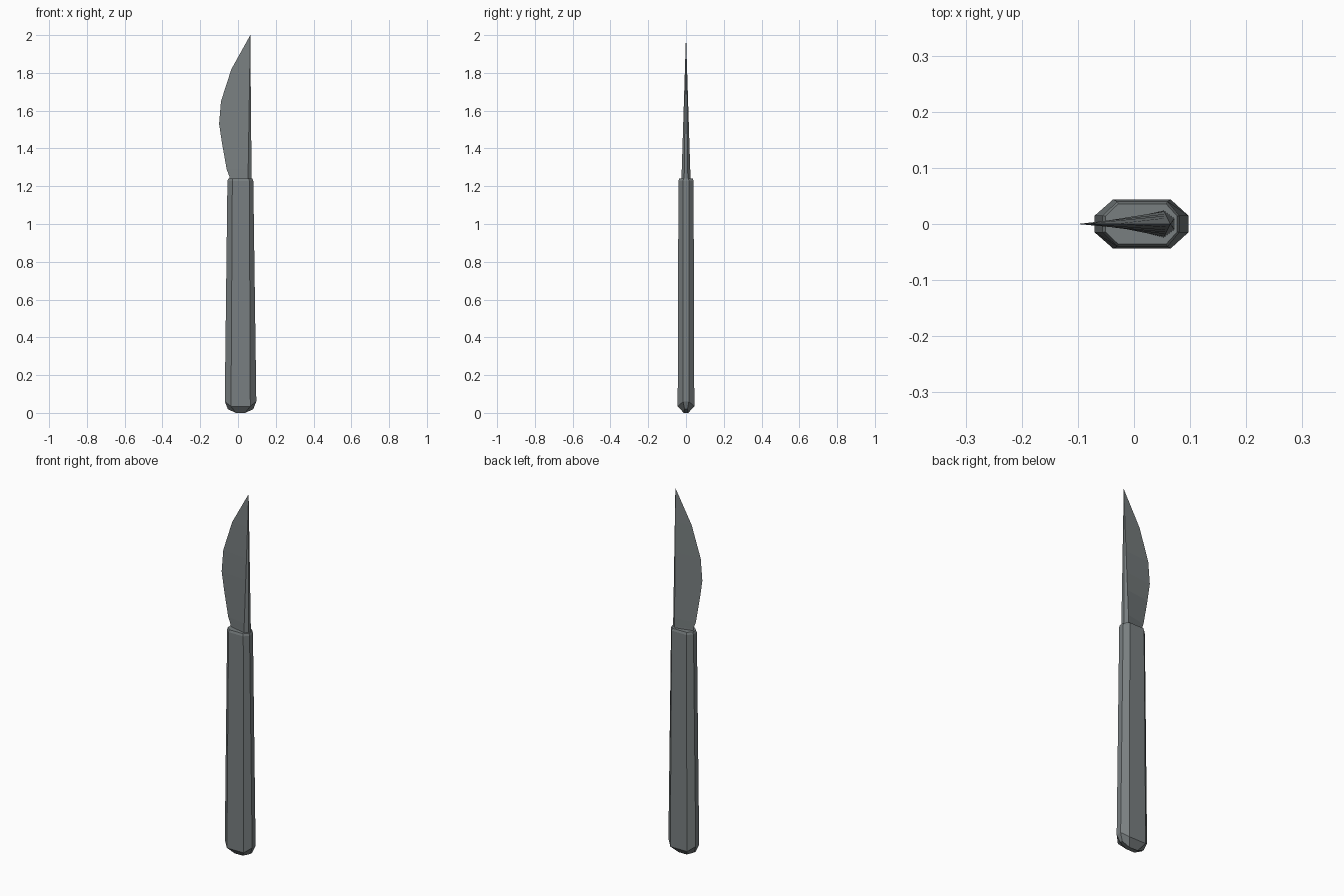
import bpy, bmesh

if "Cube" in bpy.data.objects:
    bpy.data.objects.remove(bpy.data.objects["Cube"])

steel = bpy.data.materials.new("grey_steel")
steel.diffuse_color = (0.19, 0.212, 0.217, 1)
steel.use_nodes = True
steel.node_tree.nodes["Principled BSDF"].inputs["Base Color"].default_value = steel.diffuse_color


def loft(name, rings):
    """Skin a closed solid over rings with equal point counts."""
    bm = bmesh.new()
    loops = [[bm.verts.new(p) for p in ring] for ring in rings]
    n = len(loops[0])
    for a, b in zip(loops, loops[1:]):
        for i in range(n):
            j = (i + 1) % n
            bm.faces.new((a[i], a[j], b[j], b[i]))
    bm.faces.new(loops[0][::-1])
    bm.faces.new(loops[-1])
    bmesh.ops.remove_doubles(bm, verts=bm.verts, dist=0.0002)
    bmesh.ops.recalc_face_normals(bm, faces=bm.faces)
    me = bpy.data.meshes.new(name)
    bm.to_mesh(me)
    bm.free()
    me.materials.append(steel)
    ob = bpy.data.objects.new(name, me)
    bpy.context.collection.objects.link(ob)
    return ob


def octagon(x0, x1, fx0, fx1, hy, sy, z_side, z_flat):
    """Chamfered rectangle: x0..x1 wide, flat front fx0..fx1, half depth hy."""
    return [(fx0, -hy, z_flat), (fx1, -hy, z_flat), (x1, -sy, z_side), (x1, sy, z_side),
            (fx1, hy, z_flat), (fx0, hy, z_flat), (x0, sy, z_side), (x0, -sy, z_side)]


# Handle: tapered octagonal bar with rounded butt and chamfered collar
loft("handle", [
    octagon(-0.054, 0.081, -0.012, 0.038, 0.012, 0.008, 0.02, 0.0),
    octagon(-0.070, 0.097, -0.037, 0.065, 0.044, 0.015, 0.06, 0.035),
    octagon(-0.056, 0.081, -0.030, 0.060, 0.040, 0.015, 1.228, 1.228),
    octagon(-0.051, 0.077, -0.028, 0.057, 0.036, 0.014, 1.240, 1.240),
    octagon(-0.044, 0.073, -0.024, 0.053, 0.028, 0.012, 1.240, 1.240),
])

# Blade: wedge with a curved cutting edge and a bevelled straight spine
edge = [(-0.043, 1.225), (-0.045, 1.25), (-0.060, 1.29), (-0.085, 1.43), (-0.100, 1.53),
        (-0.090, 1.65), (-0.035, 1.82), (0.065, 2.0)]
rings = []
for x, z in edge:
    t = (2.0 - z) / 0.76
    wide_x, spine_x, h = 0.065 - 0.012 * t, 0.065 + 0.007 * t, 0.024 * t
    rings.append([(x, 0, z), (wide_x, -h, z), (spine_x, -h * 0.4, z),
                  (spine_x, h * 0.4, z), (wide_x, h, z)])
loft("blade", rings)
